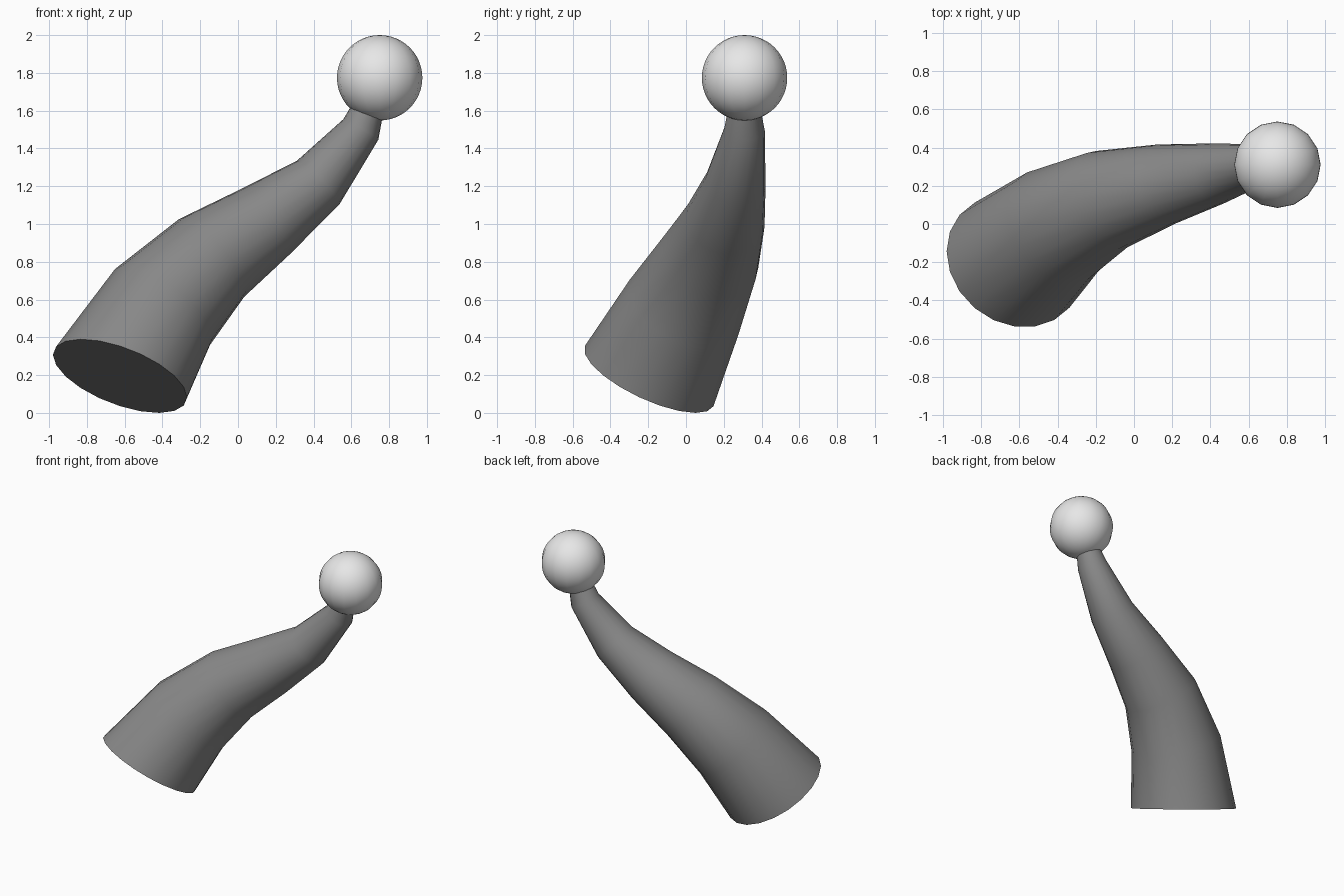
import bpy, bmesh, math
from mathutils import Vector

cube = bpy.data.objects.get("Cube")
if cube:
    bpy.data.objects.remove(cube, do_unlink=True)


def material(name, value):
    mat = bpy.data.materials.new(name)
    mat.use_nodes = True
    colour = (value, value, value, 1)
    mat.diffuse_color = colour
    mat.node_tree.nodes["Principled BSDF"].inputs["Base Color"].default_value = colour
    return mat


def add_object(name, bm, mat):
    bmesh.ops.recalc_face_normals(bm, faces=bm.faces)
    mesh = bpy.data.meshes.new(name)
    bm.to_mesh(mesh)
    bm.free()
    mesh.materials.append(mat)
    obj = bpy.data.objects.new(name, mesh)
    bpy.context.collection.objects.link(obj)
    bpy.ops.object.select_all(action='DESELECT')
    obj.select_set(True)
    bpy.context.view_layer.objects.active = obj
    bpy.ops.object.shade_smooth_by_angle(angle=math.radians(50))
    return obj


# Curved, tapering stalk: rings swept along a path
SIDES = 20
BASE_RADIUS = 0.376
path = [Vector(p) for p in (
    (-0.625, -0.195, 0.195), (-0.40, -0.01, 0.56), (-0.14, 0.125, 0.82),
    (0.15, 0.205, 1.015), (0.425, 0.262, 1.22), (0.65, 0.31, 1.50),
    (0.75, 0.31, 1.775))]
base_direction = Vector((0.33, 0.40, 0.855)).normalized()

bm = bmesh.new()
rings = []
side = Vector((1, 0, 0))
for i, centre in enumerate(path):
    if i == 0:
        direction = base_direction
    else:
        direction = (path[min(i + 1, len(path) - 1)] - path[i - 1]).normalized()
    # Carry the side vector along so the rings do not twist
    side = (side - direction * side.dot(direction)).normalized()
    other = direction.cross(side)
    radius = BASE_RADIUS * (1 - i / 7)
    ring = []
    for k in range(SIDES):
        a = math.tau * k / SIDES
        ring.append(bm.verts.new(centre + radius * (side * math.cos(a) + other * math.sin(a))))
    rings.append(ring)
for low, high in zip(rings, rings[1:]):
    for k in range(SIDES):
        n = (k + 1) % SIDES
        bm.faces.new((low[k], low[n], high[n], high[k]))
bm.faces.new(rings[0])
bm.faces.new(rings[-1])
add_object("stalk", bm, material("dark grey", 0.25))

# Ball on the tip
bm = bmesh.new()
bmesh.ops.create_uvsphere(bm, u_segments=16, v_segments=24, radius=0.226)
ball = add_object("tip_ball", bm, material("light grey", 0.8))
ball.location = (0.75, 0.31, 1.774)
